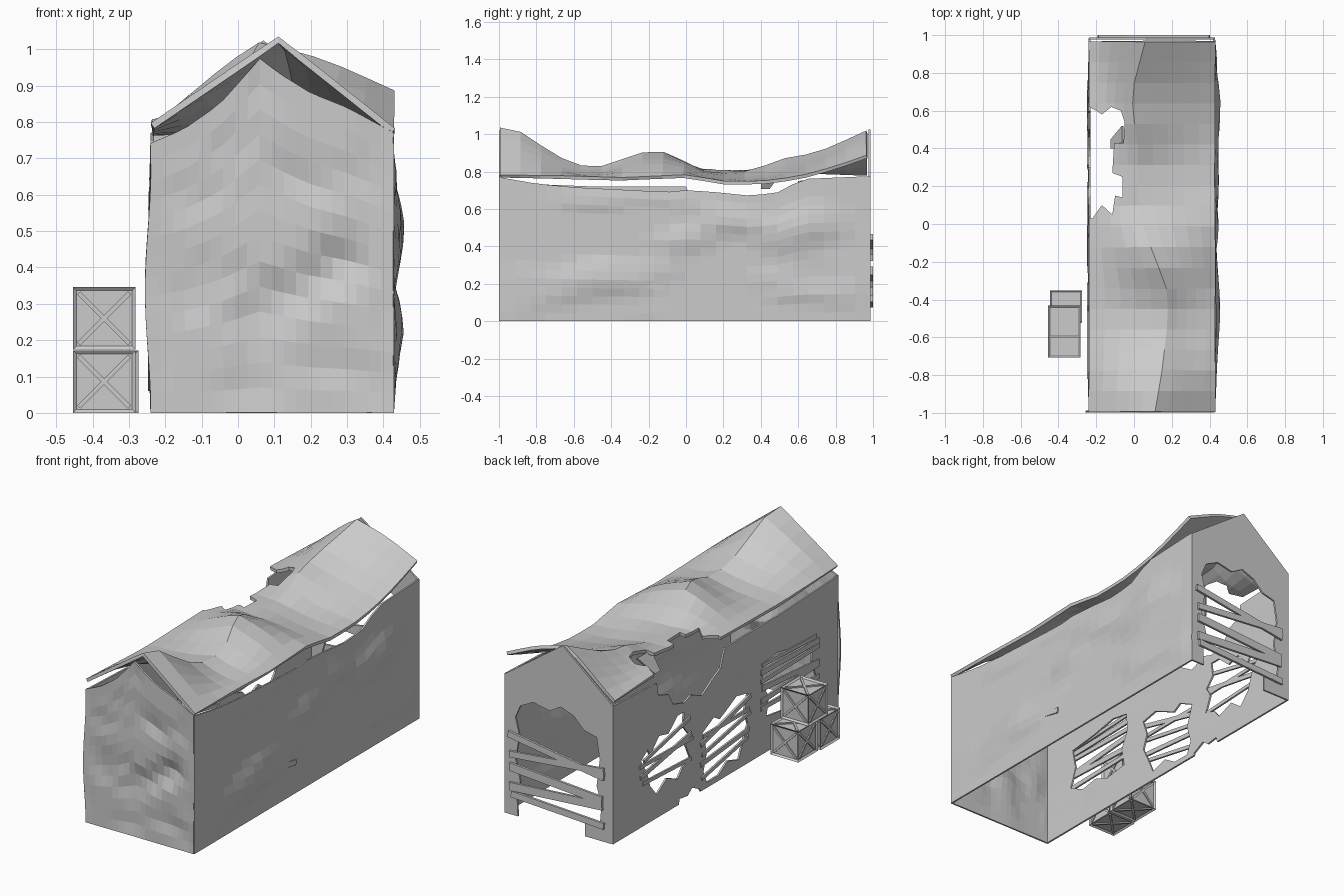
import bpy, bmesh, math
from mathutils import Vector, noise

if "Cube" in bpy.data.objects:
    bpy.data.objects.remove(bpy.data.objects["Cube"])

YZ = lambda a, b, d: (d, a, b)
XZ = lambda a, b, d: (a, d, b)
XY = lambda a, b, d: (a, b, d)


def interp(pts, t):
    for (a, p), (b, q) in zip(pts, pts[1:]):
        if t <= b:
            return p + (q - p) * max(0, (t - a) / (b - a))
    return pts[-1][1]


def finish(name, bm):
    bmesh.ops.recalc_face_normals(bm, faces=bm.faces)
    me = bpy.data.meshes.new(name)
    bm.to_mesh(me)
    bm.free()
    ob = bpy.data.objects.new(name, me)
    bpy.context.collection.objects.link(ob)
    return ob


def apply(ob, mod):
    bpy.context.view_layer.objects.active = ob
    bpy.ops.object.modifier_apply(modifier=mod.name)


def sheet(name, fn, nu, nv, thick):
    """Bent grid given thickness."""
    bm = bmesh.new()
    g = [[bm.verts.new(fn(i / nu, j / nv)) for i in range(nu + 1)] for j in range(nv + 1)]
    for j in range(nv):
        for i in range(nu):
            bm.faces.new((g[j][i], g[j][i + 1], g[j + 1][i + 1], g[j + 1][i]))
    ob = finish(name, bm)
    m = ob.modifiers.new("thick", 'SOLIDIFY')
    m.thickness, m.offset = thick, 0
    apply(ob, m)
    return ob


def cut(ob, pts, axes, d0, d1):
    """Cut a ragged polygon straight through."""
    bm = bmesh.new()
    lo = [bm.verts.new(axes(a, b, d0)) for a, b in pts]
    hi = [bm.verts.new(axes(a, b, d1)) for a, b in pts]
    bm.faces.new(lo)
    bm.faces.new(hi)
    n = len(pts)
    for i in range(n):
        k = (i + 1) % n
        bm.faces.new((lo[i], lo[k], hi[k], hi[i]))
    cutter = finish("cutter", bm)
    cutter.hide_render = True
    m = ob.modifiers.new("hole", 'BOOLEAN')
    m.operation, m.solver, m.object = 'DIFFERENCE', 'EXACT', cutter
    apply(ob, m)
    bpy.data.objects.remove(cutter)


def beam(bm, p, q, w, t, normal):
    p, q, n = Vector(p), Vector(q), Vector(normal)
    s = (q - p).cross(n).normalized() * w / 2
    n = n * t / 2
    a = [bm.verts.new(p + k) for k in (s + n, s - n, -s - n, n - s)]
    b = [bm.verts.new(q + k) for k in (s + n, s - n, -s - n, n - s)]
    bm.faces.new(a)
    bm.faces.new(b)
    for i in range(4):
        k = (i + 1) % 4
        bm.faces.new((a[i], a[k], b[k], b[i]))


def boards(name, ends, axes, d, normal, t=0.01):
    bm = bmesh.new()
    for a0, b0, a1, b1, w in ends:
        beam(bm, axes(a0, b0, d), axes(a1, b1, d), w, t, normal)
    finish(name, bm)


def dent(a, b, u, v, seed):
    """Streaky dents that fade out at the borders."""
    fade = min(1, 6 * u, 6 * (1 - u), 5 * v, 4 * (1 - v))
    return max(0, noise.noise(Vector((a * 2.6, b * 7, seed))) + .15) * fade


# Front wall with sagging gable
FRONT = [(-.245, .74), (-.15, .78), (-.05, .85), (.06, .975), (.12, .93), (.2, .88), (.3, .84), (.43, .77)]
def front(u, v):
    x = -.24 + .667 * u
    z = v * interp(FRONT, x)
    x -= .016 * (1 - u) ** 4 * math.sin(math.pi * min(1, v * 1.1)) ** 2
    return x, -.994 + .04 * dent(x * 2, z, u, v, 3.1), z
sheet("front_wall", front, 20, 14, .01)

# Right wall, bulging outwards
RTOP = [(-1, .77), (-.8, .735), (-.6, .715), (-.1, .69), (0, .70), (.15, .69), (.35, .67),
        (.5, .69), (.62, .76), (.98, .775)]
def right(u, v):
    y = -.995 + 1.98 * u
    z = v * interp(RTOP, y)
    return .424 + .04 * dent(y, z, u, v, 7.7), y, z
sheet("right_wall", right, 24, 16, .01)
boards("loose_board", [(-.24, .2, -.11, .175, .03)], YZ, .432, (1, 0, 0))

# Left wall with ragged openings
LTOP = [(-1, .74), (-.5, .72), (0, .72), (.6, .75), (.98, .77)]
def left(u, v):
    y = -.995 + 1.98 * u
    z = v * interp(LTOP, y)
    return -.236 - .008 * dent(y, z, u, v, 1.3), y, z
lw = sheet("left_wall", left, 20, 12, .01)
HOLES = [
    [(.74, .37), (.68, .41), (.66, .37), (.58, .45), (.5, .43), (.42, .5), (.36, .5), (.37, .42), (.32, .36),
     (.35, .31), (.31, .22), (.38, .2), (.42, .15), (.52, .19), (.6, .13), (.66, .2), (.69, .29)],
    [(.2, .32), (.1, .37), (.05, .34), (-.1, .41), (-.2, .39), (-.17, .3), (-.2, .22), (-.15, .12), (-.12, .05),
     (-.02, .08), (.06, .03), (.16, .03), (.19, .1), (.16, .2)],
    [(-.34, .5), (-.45, .52), (-.6, .49), (-.78, .47), (-.76, .36), (-.8, .25), (-.7, .2), (-.6, .22), (-.5, .18),
     (-.36, .2), (-.38, .3), (-.33, .4)],
    [(.62, .9), (.59, .68), (.5, .65), (.46, .58), (.36, .55), (.3, .57), (.2, .53), (.12, .58), (.04, .62),
     (.0, .72), (.02, .9)],
    [(.42, -.05), (.4, .03), (.33, .02), (.29, .05), (.22, .015), (.2, -.05)]]
for h in HOLES:
    cut(lw, h, YZ, -.4, -.1)
boards("left_wall_boards", [
    (.76, .34, .29, .33, .02), (.75, .28, .3, .36, .025), (.73, .24, .3, .22, .02), (.72, .36, .31, .45, .02),
    (.22, .26, -.22, .37, .025), (.21, .2, -.22, .28, .02), (.22, .15, -.21, .19, .025), (.21, .07, -.2, .15, .02),
    (.2, .3, -.21, .3, .02),
    (-.31, .46, -.82, .45, .03), (-.31, .41, -.82, .42, .025), (-.32, .37, -.82, .33, .03), (-.31, .3, -.82, .32, .03),
    (-.31, .26, -.82, .25, .025), (-.32, .5, -.8, .48, .02)], YZ, -.243, (1, 0, 0))

# Back wall with boarded doorway
BACK = [(-.24, .77), (.07, 1.025), (.43, .77)]
def back(u, v):
    x = -.238 + .666 * u
    return x, .982, v * interp(BACK, x)
bw = sheet("back_wall", back, 13, 8, .01)
cut(bw, [(.34, -.1), (.35, .1), (.33, .2), (.36, .32), (.335, .45), (.36, .55), (.33, .62), (.25, .66), (.15, .64),
         (.08, .68), (0, .65), (-.06, .59), (-.14, .57), (-.16, .45), (-.14, .3), (-.17, .2), (-.16, .09),
         (-.07, .08), (-.07, -.1)], XZ, .8, 1.1)
boards("doorway_boards", [(.4, .45, -.19, .36, .035), (.39, .34, -.19, .395, .035), (.39, .27, -.18, .23, .045),
                          (.39, .16, -.18, .2, .045), (.38, .12, -.19, .09, .035)], XZ, .993, (0, 1, 0), .013)

# Sagging roof
RIDGE_Z = [(-1, 1.035), (-.88, 1.01), (-.75, .92), (-.63, .85), (-.52, .82), (-.4, .835), (-.27, .9), (-.12, .905),
           (0, .85), (.1, .80), (.35, .80), (.5, .865), (.7, .90), (.85, .965), (.97, 1.02)]
RIDGE_X = [(-1, .11), (-.8, .145), (-.5, .18), (-.35, .175), (-.2, .12), (0, .04), (.2, .015), (.4, .02),
           (.55, 0), (.7, -.01), (.97, .06)]
EAVE_R = [(-1, .775), (-.7, .77), (-.35, .76), (0, .775), (.2, .74), (.4, .74), (.6, .765), (.8, .82), (.97, .88)]
EAVE_L = [(-1, .79), (-.5, .77), (0, .78), (.6, .8), (.97, .785)]
def roof(u, v):
    y = -.995 + 1.962 * v
    rx, rz = interp(RIDGE_X, y), interp(RIDGE_Z, y) - .008
    t = abs(u - .5) * 2
    ex, ez = (-.235, interp(EAVE_L, y)) if u < .5 else (.427, interp(EAVE_R, y))
    wave = math.sin(math.pi * t) * (.015 * math.sin(y * 6 + u * 3))
    return rx + (ex - rx) * t, y, rz + (ez - rz) * t + wave * min(1, (y + 1) * 3)
rf = sheet("roof", roof, 10, 18, .018)
cut(rf, [(-.3, .66), (-.22, .61), (-.2, .6), (-.17, .58), (-.12, .62), (-.07, .6), (-.05, .54), (-.055, .43),
         (-.105, .43), (-.115, .27), (-.06, .25), (-.06, .14), (-.1, .15), (-.115, .05), (-.17, .1), (-.22, .03),
         (-.3, .03)], XY, .5, 1.2)
sheet("roof_flap", lambda u, v: (-.06 - .06 * v, .4 + .12 * u * (1 - v * .6), .81 - .1 * v), 2, 2, .01)


# Stacked crates with recessed, cross-braced sides
def crate(name, x, y, z, s=.172):
    c = Vector((x, y, z + s / 2))
    bm = bmesh.new()
    bmesh.ops.create_cube(bm, size=s)
    bmesh.ops.translate(bm, vec=c, verts=bm.verts)
    bmesh.ops.inset_individual(bm, faces=bm.faces[:], thickness=.014)
    sides = sorted(bm.faces, key=lambda f: -min(abs(k) for k in [(f.calc_center_median() - c).to_2d().length, 9]))
    inner = [f for f in sides if max(abs(k) for k in (f.calc_center_median() - c)) > s / 2 - 1e-4
             and sorted(abs(k) for k in (f.calc_center_median() - c))[1] < 1e-4]
    for f in inner:
        bmesh.ops.translate(bm, vec=-f.normal * .008, verts=f.verts)
    for ax in range(3):
        for sg in (-1, 1):
            n = Vector([sg if k == ax else 0 for k in range(3)])
            a = Vector([1 if k == (ax + 1) % 3 else 0 for k in range(3)])
            b = n.cross(a)
            o, r = c + n * (s / 2 - .005), s / 2 - .016
            for w in (1, -1):
                beam(bm, o + (a + b * w) * r, o - (a + b * w) * r, .012, .006, n)
    finish(name, bm)

crate("crate_low_front", -.368, -.622, 0)
crate("crate_low_back", -.36, -.437, 0)
crate("crate_top", -.368, -.517, .174)
